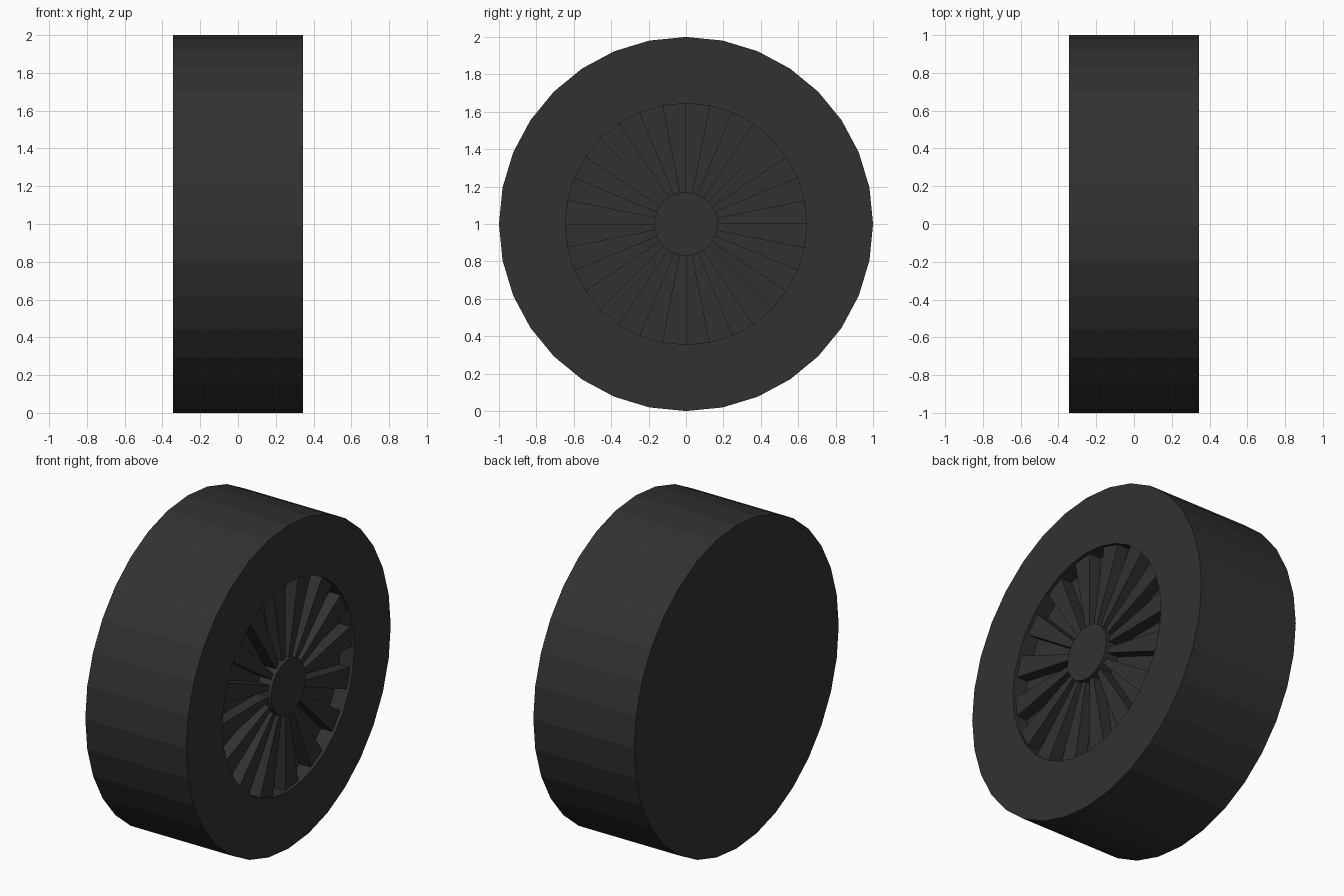
import bpy, bmesh
from math import cos, sin, pi

cube = bpy.data.objects.get("Cube")
if cube:
    bpy.data.objects.remove(cube)

SIDES = 32
STEP = 2 * pi / SIDES
HALF = 0.345       # half the tyre width
SPOKE = 0.325      # spoke front
FLOOR = 0.25       # recess floor
R_RIM, R_HUB = 0.645, 0.17

rubber = bpy.data.materials.new("dark_rubber")
rubber.use_nodes = True
colour = (0.031, 0.031, 0.031, 1)
rubber.diffuse_color = colour
bsdf = rubber.node_tree.nodes["Principled BSDF"]
bsdf.inputs["Base Color"].default_value = colour
bsdf.inputs["Roughness"].default_value = 0.9


def finish(name, bm):
    bmesh.ops.recalc_face_normals(bm, faces=bm.faces)
    mesh = bpy.data.meshes.new(name)
    bm.to_mesh(mesh)
    bm.free()
    mesh.materials.append(rubber)
    obj = bpy.data.objects.new(name, mesh)
    bpy.context.collection.objects.link(obj)


def ring(bm, x, r):
    return [bm.verts.new((x, r * cos(i * STEP), 1 + r * sin(i * STEP)))
            for i in range(SIDES)]


def lathe(name, profile):
    """Turn (x, radius) points about the axle and cap both ends."""
    bm = bmesh.new()
    rings = [ring(bm, x, r) for x, r in profile]
    for a, b in zip(rings, rings[1:]):
        for i in range(SIDES):
            j = (i + 1) % SIDES
            bm.faces.new((a[i], a[j], b[j], b[i]))
    bm.faces.new(rings[0])
    bm.faces.new(rings[-1])
    finish(name, bm)


# Tyre with flat back and recessed wheel face
lathe("tyre", [(-HALF, 1), (HALF, 1), (HALF, R_RIM), (FLOOR, R_RIM)])

# Central hub cap
lathe("hub", [(FLOOR, R_HUB), (HALF, R_HUB)])

# Wedge spokes filling every second sector
bm = bmesh.new()
for k in range(0, SIDES, 2):
    corners = [(R_HUB, k), (R_RIM, k), (R_RIM, k + 1), (R_HUB, k + 1)]
    back, front = [[bm.verts.new((x, r * cos(i * STEP), 1 + r * sin(i * STEP)))
                    for r, i in corners] for x in (FLOOR, SPOKE)]
    bm.faces.new(front)
    for i in range(4):
        j = (i + 1) % 4
        bm.faces.new((back[i], back[j], front[j], front[i]))
finish("spokes", bm)
